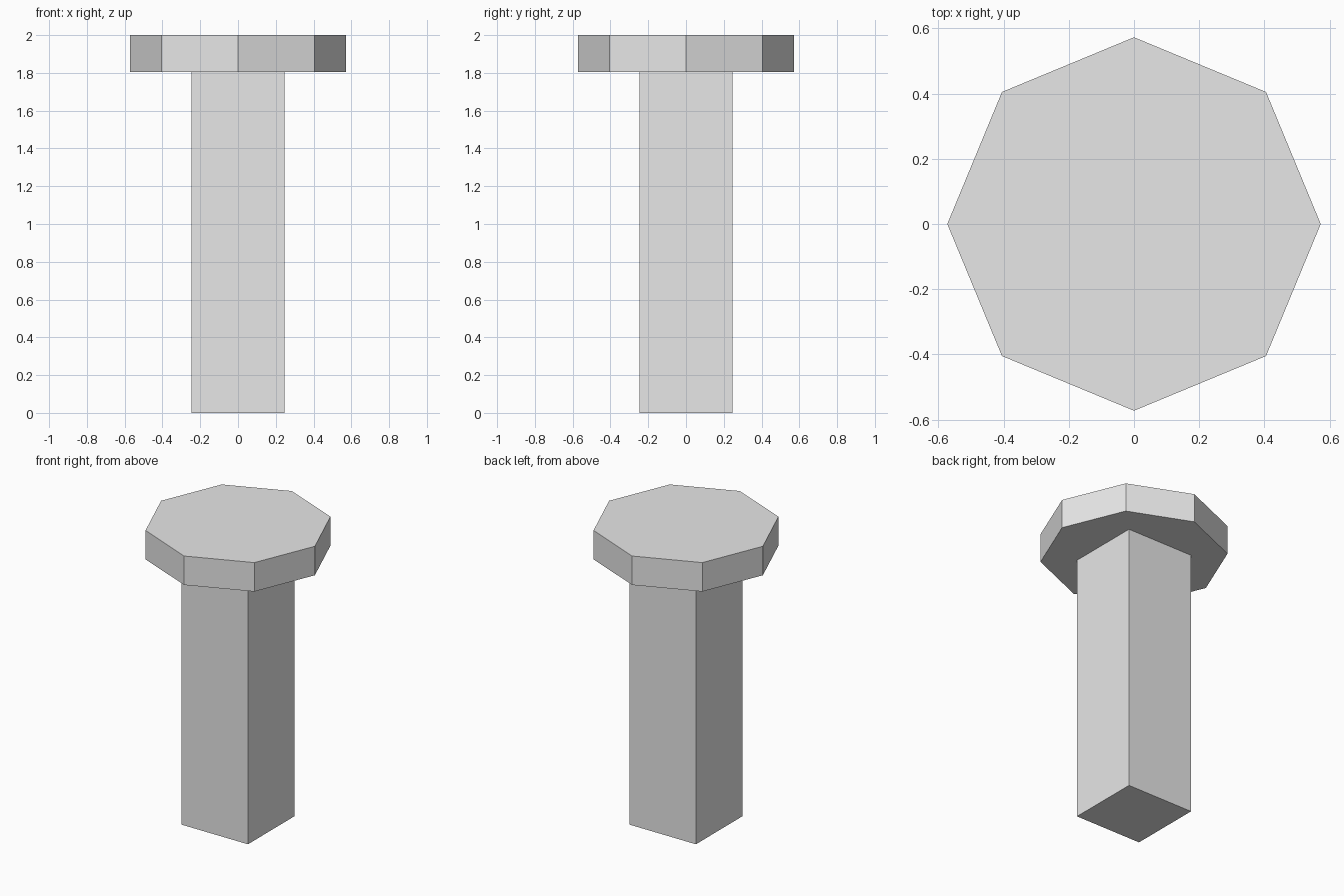
import bpy
import math

cube = bpy.data.objects.get("Cube")
if cube:
    bpy.data.objects.remove(cube, do_unlink=True)

# One plain grey for the whole bolt
GREY = (0.8, 0.8, 0.8, 1.0)
grey = bpy.data.materials.new("light grey")
grey.use_nodes = True
grey.diffuse_color = GREY
grey.node_tree.nodes["Principled BSDF"].inputs["Base Color"].default_value = GREY

HEIGHT = 2.0
HEAD_BASE = 1.805


def prism(name, sides, radius, bottom, top, turn=0.0):
    """Upright flat-sided prism with its first corner turned about z."""
    bpy.ops.mesh.primitive_cylinder_add(
        vertices=sides, radius=radius, depth=top - bottom,
        location=(0, 0, (bottom + top) / 2), rotation=(0, 0, turn))
    obj = bpy.context.object
    obj.name = obj.data.name = name
    bpy.ops.object.transform_apply(location=False, rotation=True, scale=False)
    obj.data.materials.append(grey)
    return obj


# Square shaft, sides facing the axes
prism("shaft", 4, 0.247 * math.sqrt(2), 0.0, HEAD_BASE, math.pi / 4)

# Eight-sided head, corners on the axes
prism("head", 8, 0.573, HEAD_BASE, HEIGHT)
